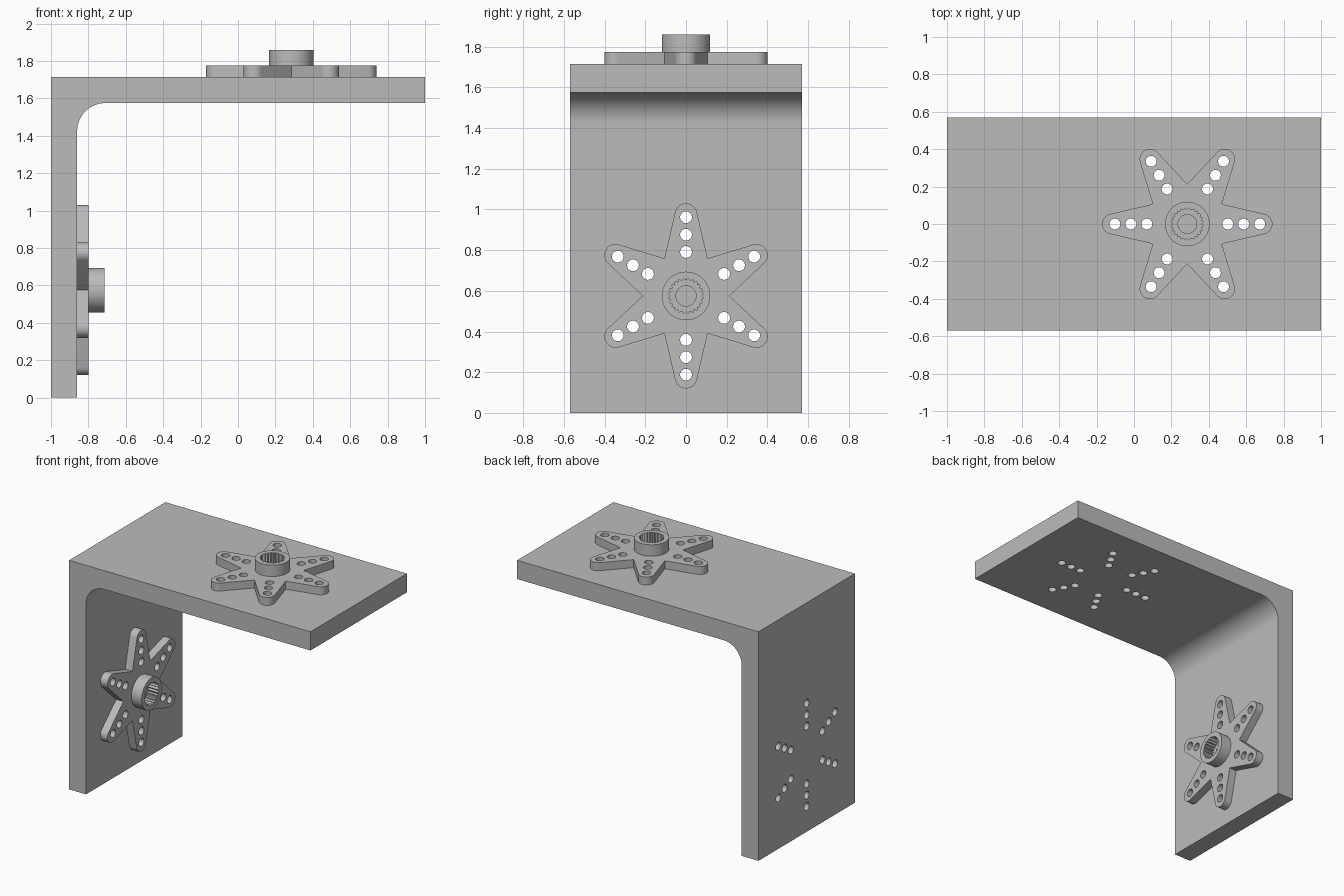
import bpy, bmesh
from math import cos, sin, pi, radians, acos, atan2, hypot
from mathutils import Matrix

cube = bpy.data.objects.get("Cube")
if cube:
    bpy.data.objects.remove(cube, do_unlink=True)

grey = bpy.data.materials.new("light grey plastic")
grey.use_nodes = True
GREY = (0.5, 0.5, 0.5, 1)
grey.diffuse_color = GREY
grey.node_tree.nodes["Principled BSDF"].inputs["Base Color"].default_value = GREY

HEIGHT, HALF_WIDTH, WALL, FILLET = 1.715, 0.57, 0.14, 0.15
HORN_T, HUB_H = 0.06, 0.085
ARMS = 6
HOLE_RADII = (0.216, 0.301, 0.387)


def arc(cx, cy, r, a0, a1, n):
    return [(cx + r * cos(a0 + (a1 - a0) * i / n), cy + r * sin(a0 + (a1 - a0) * i / n))
            for i in range(n + 1)]


def circle(cx, cy, r, n=32):
    return arc(cx, cy, r, 0, 2 * pi, n)[:-1]


def extrude(name, loops, z0, z1, matrix):
    """Extrude filled outlines (inner loops become holes) from z0 to z1."""
    curve = bpy.data.curves.new(name, 'CURVE')
    curve.dimensions = '2D'
    curve.fill_mode = 'BOTH'
    curve.extrude = (z1 - z0) / 2
    for loop in loops:
        spline = curve.splines.new('POLY')
        spline.points.add(len(loop) - 1)
        for point, (x, y) in zip(spline.points, loop):
            point.co = (x, y, 0, 1)
        spline.use_cyclic_u = True
    temp = bpy.data.objects.new(name + " outline", curve)
    bpy.context.collection.objects.link(temp)
    graph = bpy.context.evaluated_depsgraph_get()
    mesh = bpy.data.meshes.new_from_object(temp.evaluated_get(graph))
    bpy.data.objects.remove(temp, do_unlink=True)
    bpy.data.curves.remove(curve)

    bm = bmesh.new()
    bm.from_mesh(mesh)
    bmesh.ops.remove_doubles(bm, verts=bm.verts, dist=1e-5)
    bmesh.ops.dissolve_limit(bm, angle_limit=0.001, verts=[], edges=bm.edges)
    bmesh.ops.recalc_face_normals(bm, faces=bm.faces)
    bm.transform(matrix @ Matrix.Translation((0, 0, (z0 + z1) / 2)))
    bm.to_mesh(mesh)
    bm.free()
    mesh.name = name
    mesh.materials.clear()
    mesh.materials.append(grey)
    obj = bpy.data.objects.new(name, mesh)
    bpy.context.collection.objects.link(obj)
    return obj


def activate(obj):
    bpy.ops.object.select_all(action='DESELECT')
    obj.select_set(True)
    bpy.context.view_layer.objects.active = obj


def star_outline():
    tip, tip_r, notch = 0.40, 0.055, 0.213
    dx, dy = notch * cos(pi / ARMS) - tip, notch * sin(pi / ARMS)
    end = atan2(dy, dx) - acos(tip_r / hypot(dx, dy))  # tangent to the arm side
    arm = arc(tip, 0, tip_r, -end, end, 16) + [(tip + dx, dy)]
    return [(x * cos(a) - y * sin(a), x * sin(a) + y * cos(a))
            for a in (k * 2 * pi / ARMS for k in range(ARMS)) for x, y in arm]


screw_holes = [circle(r * cos(k * 2 * pi / ARMS), r * sin(k * 2 * pi / ARMS), 0.029, 24)
               for k in range(ARMS) for r in HOLE_RADII]

# Toothed bore of the hub
TEETH = 24
bore = [(r * cos(a), r * sin(a)) for i in range(TEETH * 2)
        for a, r in [(i * pi / TEETH, 0.087 if i % 2 else 0.076)]]

# Bent plate with a rounded inside corner
inner_x, inner_z = WALL - 1, HEIGHT - WALL
profile = [(-1, 0), (inner_x, 0)]
profile += arc(inner_x + FILLET, inner_z - FILLET, FILLET, pi, pi / 2, 20)
profile += [(1, inner_z), (1, HEIGHT), (-1, HEIGHT)]
bracket = extrude("bracket", [profile], -HALF_WIDTH, HALF_WIDTH,
                  Matrix.Rotation(radians(90), 4, 'X'))
parts = [bracket]

# A star horn on each leg, with its holes drilled through the plate
places = {
    "top": Matrix.Translation((0.285, 0, HEIGHT)),
    "side": Matrix.Translation((inner_x, 0, 0.575)) @ Matrix.Rotation(radians(90), 4, 'Y'),
}
for side, place in places.items():
    cutter = extrude(side + "_drill", screw_holes, -WALL - 0.03, 0.03, place)
    drill = bracket.modifiers.new("drill", 'BOOLEAN')
    drill.operation = 'DIFFERENCE'
    drill.solver = 'EXACT'
    drill.object = cutter
    activate(bracket)
    bpy.ops.object.modifier_apply(modifier=drill.name)
    bpy.data.objects.remove(cutter, do_unlink=True)

    parts.append(extrude(side + "_star_horn",
                         [star_outline(), circle(0, 0, 0.05)] + screw_holes,
                         0, HORN_T, place))
    parts.append(extrude(side + "_hub", [circle(0, 0, 0.119, 64), bore],
                         HORN_T, HORN_T + HUB_H, place))

for part in parts:
    activate(part)
    bpy.ops.object.shade_smooth_by_angle(angle=radians(30))
